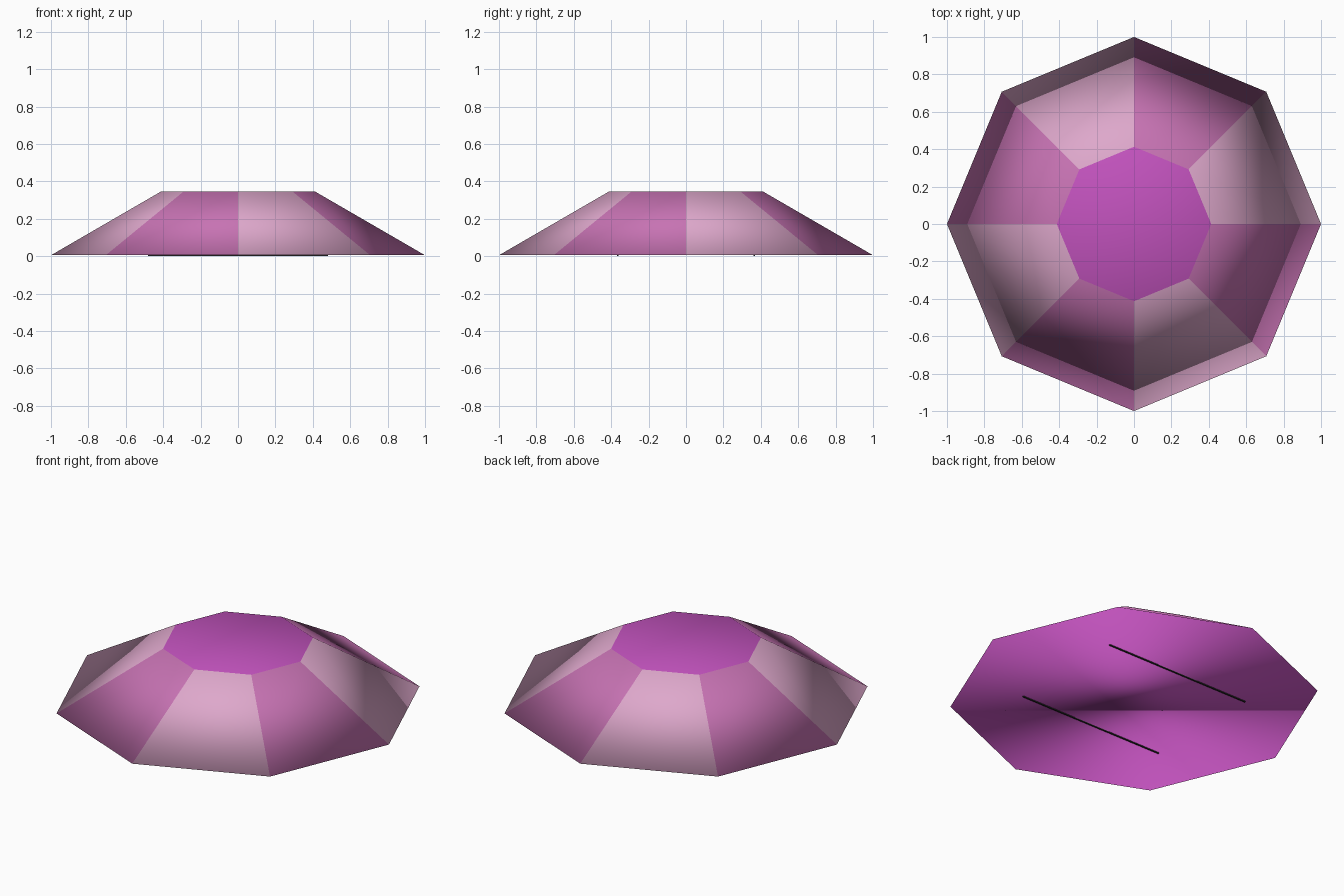
import bpy, bmesh, math

if "Cube" in bpy.data.objects:
    bpy.data.objects.remove(bpy.data.objects["Cube"])

SIDES = 8
BASE_Z = 0.005


def material(name, rgb):
    m = bpy.data.materials.new(name)
    m.diffuse_color = (*rgb, 1)
    m.use_nodes = True
    m.node_tree.nodes["Principled BSDF"].inputs["Base Color"].default_value = m.diffuse_color
    return m


def add_object(name, bm, mats):
    mesh = bpy.data.meshes.new(name)
    bm.to_mesh(mesh)
    bm.free()
    for m in mats:
        mesh.materials.append(m)
    obj = bpy.data.objects.new(name, mesh)
    bpy.context.collection.objects.link(obj)
    return obj


magenta = material("magenta", (0.54, 0.085, 0.51))
pale = material("pale_pink", (0.73, 0.39, 0.60))
purple = material("pink_purple", (0.57, 0.17, 0.45))
dark = material("dark", (0.03, 0.03, 0.03))

# Low eight-sided canopy: top, floor and alternating side panels, smooth shaded
bm = bmesh.new()


def ring(radius, z):
    return [bm.verts.new((radius * math.cos(i * math.tau / SIDES),
                          radius * math.sin(i * math.tau / SIDES), z))
            for i in range(SIDES)]


base, top = ring(1.0, BASE_Z), ring(0.413, 0.345)
bm.faces.new(top)
bm.faces.new(base[::-1])
for i in range(SIDES):
    j = (i + 1) % SIDES
    panel = bm.faces.new((base[i], base[j], top[j], top[i]))
    panel.material_index = 1 + i % 2
for f in bm.faces:
    f.smooth = True
add_object("canopy", bm, [magenta, pale, purple])

# Two thin strips on the underside
for name, y in (("front_strip", -0.365), ("back_strip", 0.365)):
    bm = bmesh.new()
    bmesh.ops.create_cube(bm, size=1)
    bmesh.ops.scale(bm, vec=(0.96, 0.008, BASE_Z), verts=bm.verts)
    bmesh.ops.translate(bm, vec=(0, y, BASE_Z / 2), verts=bm.verts)
    add_object(name, bm, [dark])
